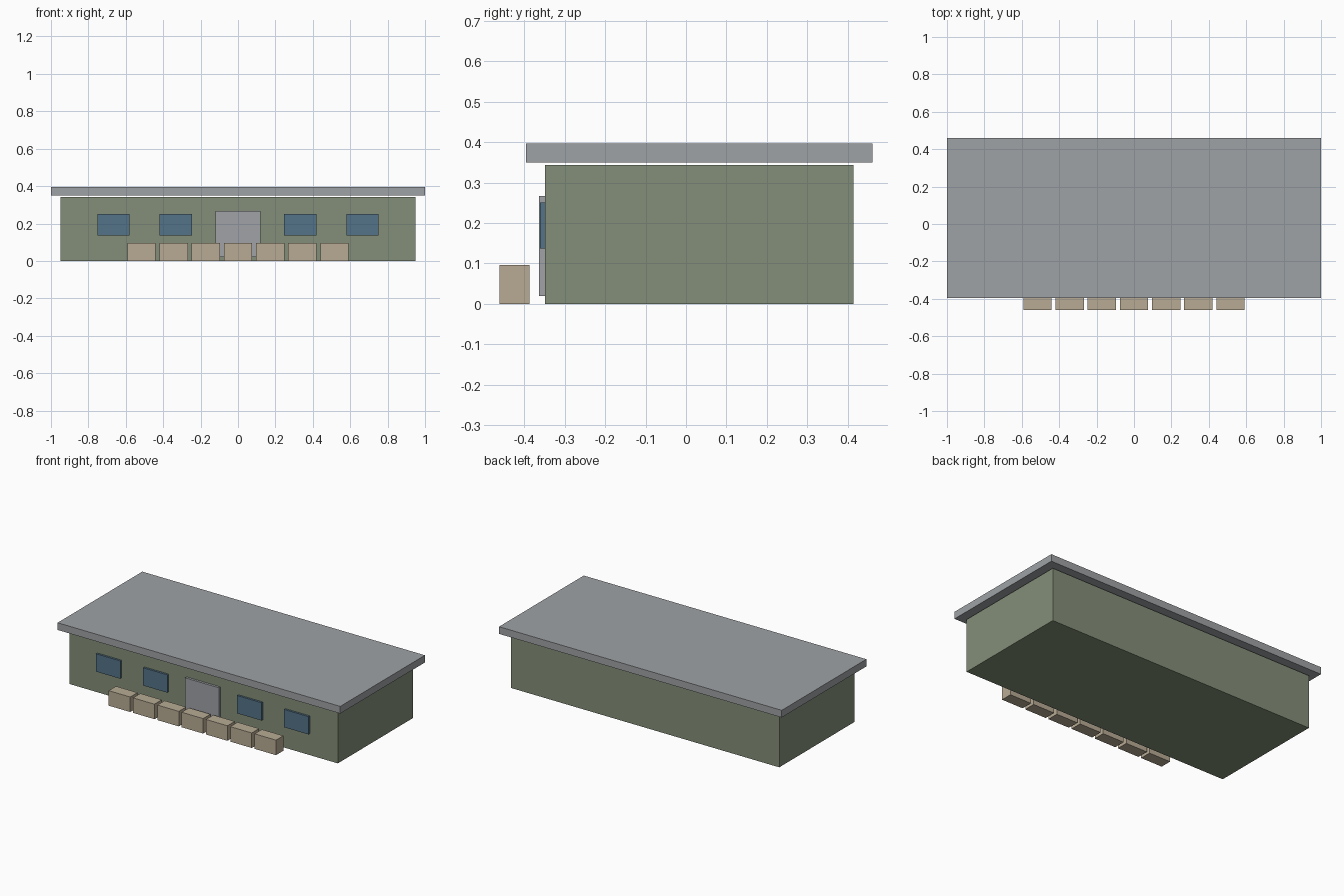
import bpy

cube = bpy.data.objects.get("Cube")
if cube:
    bpy.data.objects.remove(cube, do_unlink=True)


def material(name, rgb):
    """Flat material from 8-bit display values, converted to linear."""
    linear = [((c / 255 + 0.055) / 1.055) ** 2.4 for c in rgb]
    mat = bpy.data.materials.new(name)
    mat.use_nodes = True
    mat.diffuse_color = (*linear, 1)
    bsdf = mat.node_tree.nodes["Principled BSDF"]
    bsdf.inputs["Base Color"].default_value = (*linear, 1)
    return mat


def box(name, xs, ys, zs, mat):
    """Box spanning the given (low, high) ranges."""
    spans = (xs, ys, zs)
    bpy.ops.mesh.primitive_cube_add(size=1, location=[(a + b) / 2 for a, b in spans])
    obj = bpy.context.object
    obj.name = name
    obj.scale = [b - a for a, b in spans]
    bpy.ops.object.transform_apply(location=False, rotation=False, scale=True)
    obj.data.materials.append(mat)
    return obj


olive = material("olive wall", (132, 143, 120))
roof_grey = material("roof grey", (159, 162, 165))
door_grey = material("door grey", (160, 162, 167))
glass_blue = material("window blue", (85, 115, 136))
sand = material("sandbag tan", (184, 171, 148))

# Main building and flat overhanging roof, with a thin shadow gap between
FRONT = -0.348
box("walls", (-0.95, 0.95), (FRONT, 0.414), (0, 0.343), olive)
box("roof", (-1, 1), (-0.395, 0.461), (0.35, 0.396), roof_grey)

# Door and windows, set slightly proud of the front wall
box("door", (-0.12, 0.12), (-0.363, FRONT + 0.005), (0.02, 0.267), door_grey)
for side, sign in (("left", 1), ("right", -1)):
    for place, offset in (("inner", 0.333), ("outer", 0.666)):
        x = sign * offset
        box(f"window_{side}_{place}", (x - 0.086, x + 0.086),
            (-0.361, FRONT + 0.005), (0.137, 0.251), glass_blue)

# Row of sandbag blocks in front of the entrance
for i in range(7):
    x = (i - 3) * 0.172
    box(f"sandbag_{i + 1}", (x - 0.076, x + 0.076), (-0.461, -0.387), (0, 0.096), sand)
